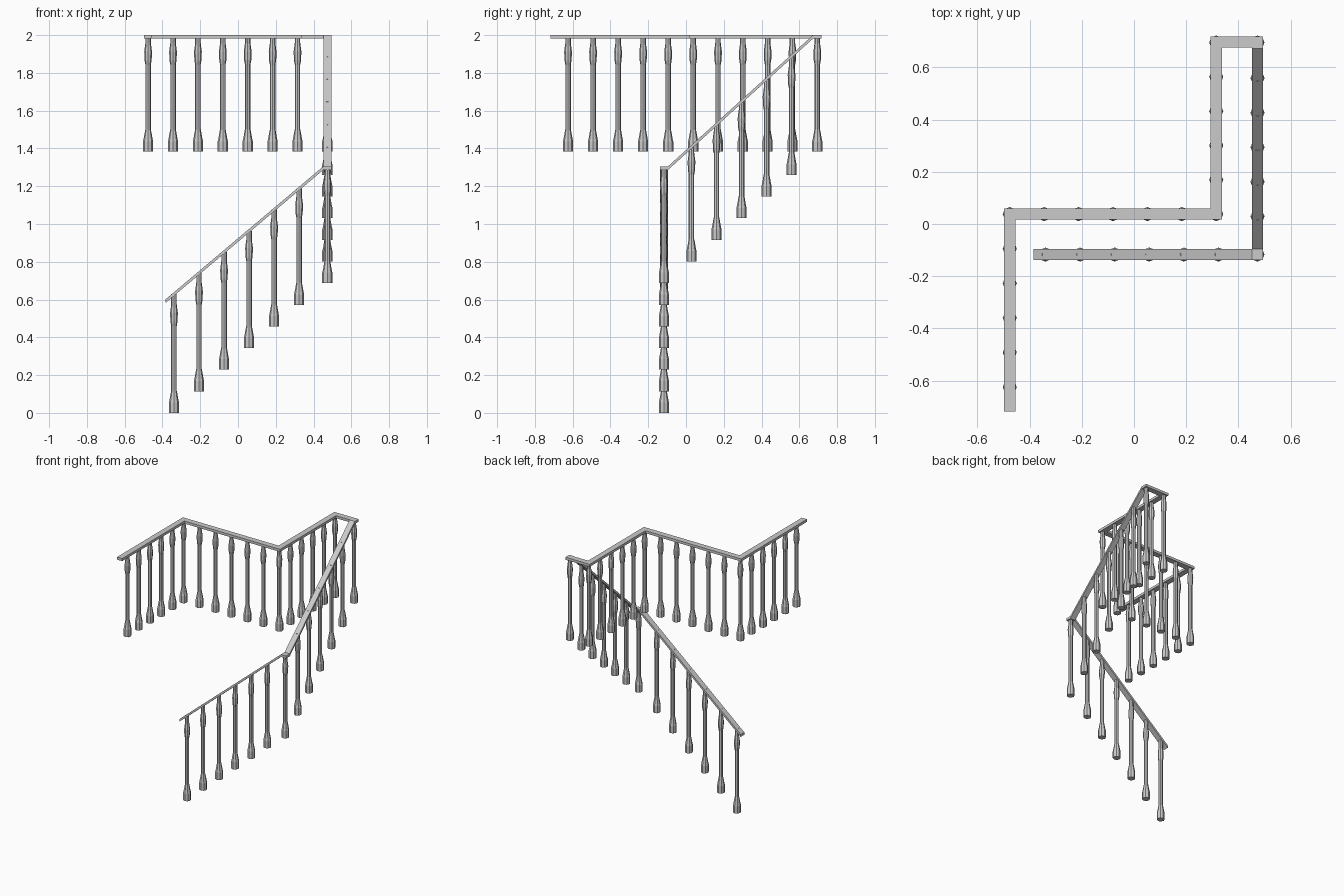
import bpy, bmesh, math
from mathutils import Vector

if "Cube" in bpy.data.objects:
    bpy.data.objects.remove(bpy.data.objects["Cube"])

HALF_W, THICK = 0.0215, 0.019

# handrail centre line (top surface)
RAIL = [(-0.385, -0.117, 0.60), (0.4515, -0.117, 1.305), (0.473, -0.117, 1.305),
        (0.473, -0.0955, 1.305), (0.473, 0.672, 2.0), (0.473, 0.697, 2.0),
        (0.315, 0.697, 2.0), (0.315, 0.038, 2.0), (-0.476, 0.038, 2.0),
        (-0.476, -0.718, 2.0)]

# baluster profile: radius, height
PROFILE = [(0.027, 0), (0.027, 0.055), (0.024, 0.067), (0.016, 0.112), (0.0145, 0.118),
           (0.0145, 0.46), (0.019, 0.485), (0.0205, 0.53), (0.0145, 0.575)]


def finish(bm, name):
    bmesh.ops.recalc_face_normals(bm, faces=bm.faces)
    me = bpy.data.meshes.new(name)
    bm.to_mesh(me)
    bm.free()
    ob = bpy.data.objects.new(name, me)
    bpy.context.collection.objects.link(ob)
    return ob


def sweep_rail():
    bm = bmesh.new()
    pts = [Vector(p) for p in RAIL]
    dirs = [(b - a).to_2d().normalized() for a, b in zip(pts, pts[1:])]
    rings = []
    for i, p in enumerate(pts):
        d0, d1 = dirs[max(i - 1, 0)], dirs[min(i, len(dirs) - 1)]
        n0, n1 = Vector((-d0.y, d0.x)), Vector((-d1.y, d1.x))
        m = (n0 + n1) / (1 + n0.dot(n1)) * HALF_W
        rings.append([bm.verts.new((p.x + s * m.x, p.y + s * m.y, p.z - t))
                      for s, t in ((-1, 0), (1, 0), (1, THICK), (-1, THICK))])
    for a, b in zip(rings, rings[1:]):
        for k in range(4):
            if (a[k].co - a[k - 1].co).length > 1e-6:
                bm.faces.new((a[k - 1], a[k], b[k], b[k - 1]))
    bm.faces.new(rings[0])
    bm.faces.new(rings[-1])
    bmesh.ops.remove_doubles(bm, verts=bm.verts, dist=1e-5)
    return finish(bm, "handrail")


def baluster(x, y, z, top):
    bm = bmesh.new()
    prof = PROFILE + [(0.0145, top - z)]
    rings = [[bm.verts.new((x + r * math.cos(k * math.pi / 4),
                            y + r * math.sin(k * math.pi / 4), z + h))
              for k in range(8)] for r, h in prof]
    for a, b in zip(rings, rings[1:]):
        for k in range(8):
            bm.faces.new((a[k - 1], a[k], b[k], b[k - 1]))
    bm.faces.new(rings[0])
    bm.faces.new(rings[-1])
    finish(bm, "baluster")


sweep_rail()
STEP, RISE = 0.1325, 0.1145

# lower flight and its corner post
for i in range(6):
    x = -0.339 + i * STEP
    baluster(x, -0.117, i * RISE, 0.59 + (x + 0.385) * 0.843)
baluster(0.473, -0.117, 6 * RISE, 1.295)

# upper flight
for i in range(5):
    y = 0.029 + i * STEP
    baluster(0.473, y, (7 + i) * RISE, 1.295 + (y + 0.0955) * 0.905)

# landing railing
LAND = [(0.473, 0.695)]
LAND += [(0.315, 0.695 - i * 0.1314) for i in range(5)]
LAND += [(0.315 - i * 0.1318, 0.038) for i in range(6)]
LAND += [(-0.476, 0.038 - i * 0.1325) for i in range(6)]
for x, y in LAND:
    baluster(x, y, 1.383, 1.99)
